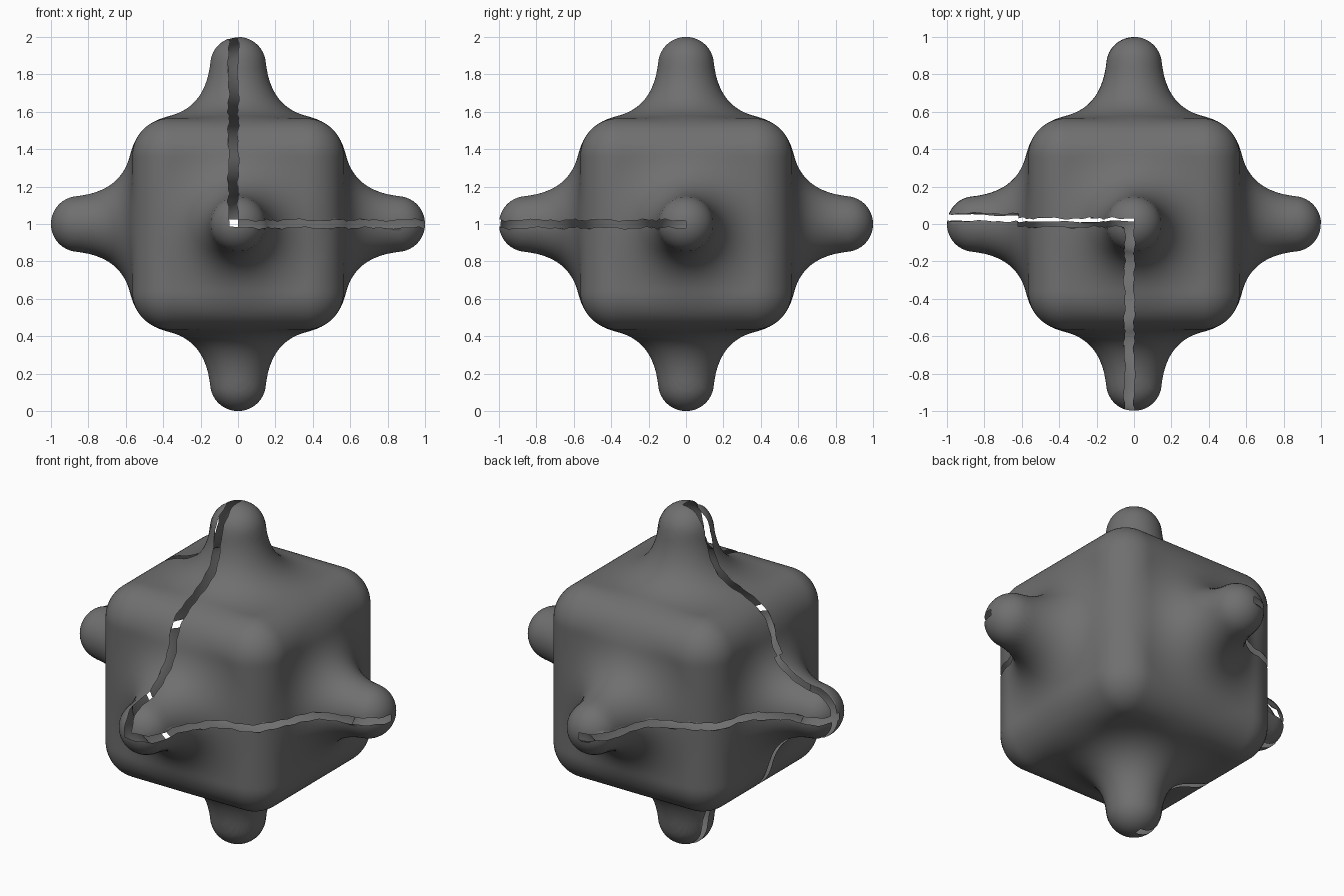
import bpy, bmesh, math
from mathutils import Vector

if "Cube" in bpy.data.objects:
    bpy.data.objects.remove(bpy.data.objects["Cube"])

BOX, EDGE_R, PEG_R, BLEND = 0.565, 0.20, 0.15, 0.30


def distance(p):
    """Rounded cube smoothly blended with a tapered peg along each axis."""
    x, y, z = abs(p.x), abs(p.y), abs(p.z)
    inner = BOX - EDGE_R
    qx, qy, qz = x - inner, y - inner, z - inner
    box = math.sqrt(max(qx, 0)**2 + max(qy, 0)**2 + max(qz, 0)**2) \
        + min(max(qx, qy, qz), 0) - EDGE_R
    a, b, c = sorted((x, y, z))
    tip = 1 - PEG_R
    peg = math.sqrt(a*a + b*b + max(c - tip, 0)**2) - PEG_R - 0.1*max(tip - c, 0)
    h = max(BLEND - abs(box - peg), 0) / BLEND
    return min(box, peg) - h*h*BLEND/4


def project(d):
    """Slide a direction out to the blended surface."""
    lo, hi = 0.4, 1.05
    for _ in range(18):
        mid = (lo + hi) / 2
        if distance(d * mid) < 0:
            lo = mid
        else:
            hi = mid
    return d * lo


# Shell: dense cube grid, finer around the pegs, pushed onto the surface
bm = bmesh.new()
bmesh.ops.create_cube(bm, size=2)
bmesh.ops.subdivide_edges(bm, edges=bm.edges[:], cuts=71, use_grid_fill=True)
for v in bm.verts:
    d = Vector([0.55*t + 0.45*t**3 for t in v.co])
    v.co = project(d.normalized())

# Open seams: axis, low, high, and which part of the shell is split
seams = [
    (0, -0.05, 0.0, lambda c: c.y < 0 and c.z > 0),
    (2, -0.02, 0.02, lambda c: c.x > -0.05 and c.y < 0),
    (2, -0.015, 0.025, lambda c: c.x < 0 and c.y > 0),
    (1, -0.015, 0.03, lambda c: -0.62 < c.x < 0 and c.z > 0),
    (1, 0.015, 0.055, lambda c: c.x < -0.62 and c.z > 0),
    (1, 0.012, 0.05, lambda c: c.x < 0 and c.z < 0),
]
for axis, lo, hi, where in seams:
    normal = Vector((0, 0, 0))
    normal[axis] = 1
    for at in (lo, hi):
        near = [f for f in bm.faces if abs(f.calc_center_median()[axis] - at) < 0.08
                and where(f.calc_center_median())]
        geom = near + list({e for f in near for e in f.edges}) \
            + list({v for f in near for v in f.verts})
        bmesh.ops.bisect_plane(bm, geom=geom, plane_co=normal*at, plane_no=normal, dist=1e-5)
    gone = [f for f in bm.faces if lo < f.calc_center_median()[axis] < hi
            and where(f.calc_center_median())]
    bmesh.ops.delete(bm, geom=gone, context='FACES')

    # Slightly ragged seam edge
    for v in bm.verts:
        if v.is_boundary and min(abs(v.co[axis]-lo), abs(v.co[axis]-hi)) < 1e-4 and where(v.co):
            s = sum(v.co) * 17
            v.co[axis] += 0.004*math.sin(s) + 0.003*math.sin(2.7*s)

for v in bm.verts:
    v.co.z += 1
for f in bm.faces:
    f.smooth = True
mesh = bpy.data.meshes.new("split_shell")
bm.to_mesh(mesh)
bm.free()

# Dark grey finish
dark = bpy.data.materials.new("dark_grey")
dark.diffuse_color = (0.16, 0.16, 0.16, 1)
dark.use_nodes = True
dark.node_tree.nodes["Principled BSDF"].inputs["Base Color"].default_value = dark.diffuse_color
mesh.materials.append(dark)
bpy.context.collection.objects.link(bpy.data.objects.new("split_shell", mesh))
